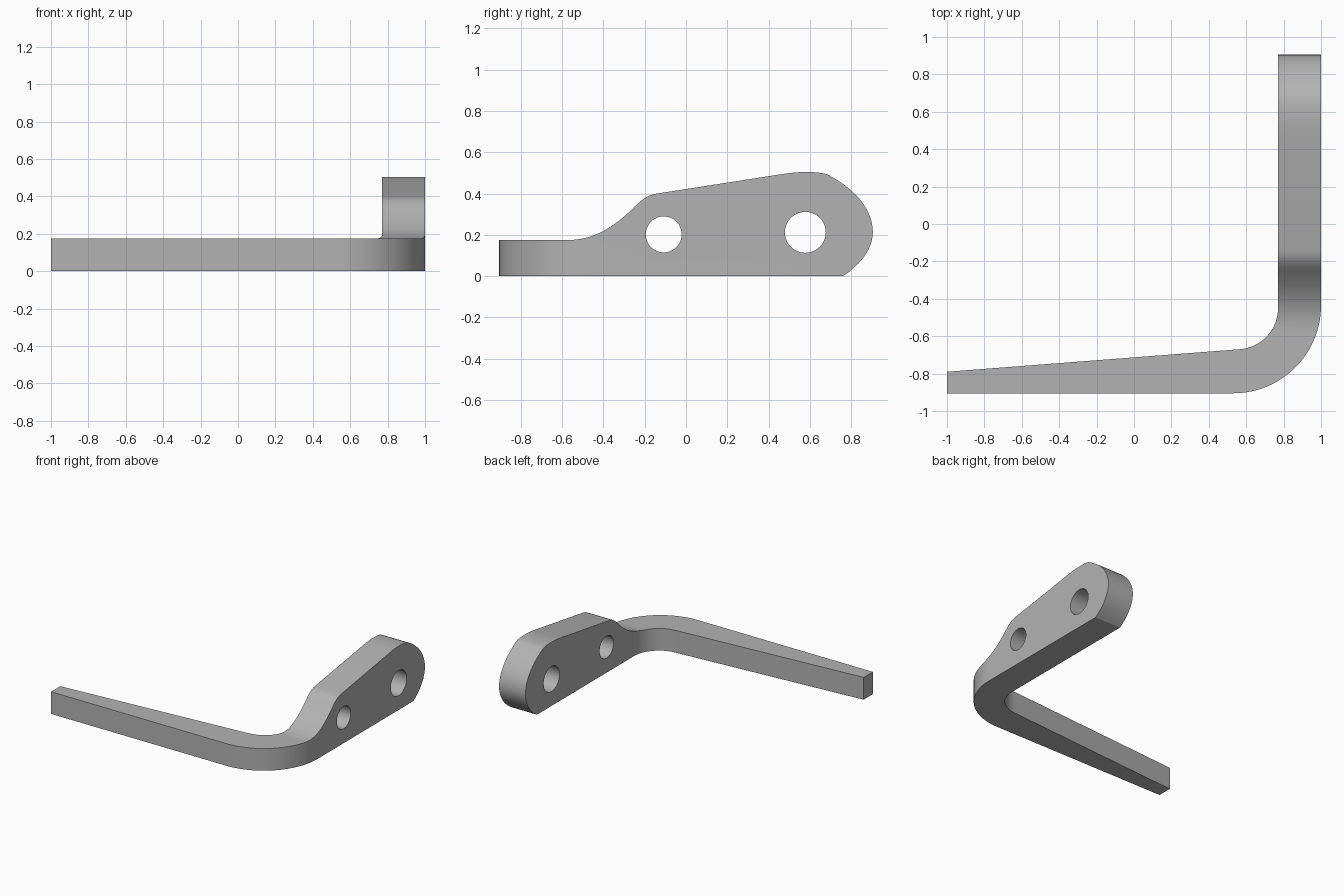
import bpy, bmesh, math
from mathutils import Vector, Matrix
from mathutils.geometry import interpolate_bezier

cube = bpy.data.objects.get("Cube")
if cube:
    bpy.data.objects.remove(cube, do_unlink=True)

steel = bpy.data.materials.new("grey steel")
steel.use_nodes = True
steel.diffuse_color = (0.45, 0.45, 0.45, 1)
steel.node_tree.nodes["Principled BSDF"].inputs["Base Color"].default_value = (0.45, 0.45, 0.45, 1)


def arc(cx, cy, r, start, end, steps):
    angles = [math.radians(start + (end - start) * i / steps) for i in range(steps + 1)]
    return [(cx + r * math.cos(a), cy + r * math.sin(a)) for a in angles]


def curve(p0, h0, h1, p1, steps=14):
    return [tuple(v) for v in interpolate_bezier(Vector(p0), Vector(h0), Vector(h1), Vector(p1), steps)]


def prism(name, outline, matrix, depth):
    """Extrude a closed 2D outline along the local z of the matrix."""
    bm = bmesh.new()
    face = bm.faces.new([bm.verts.new((a, b, 0)) for a, b in outline])
    top = bmesh.ops.extrude_face_region(bm, geom=[face])["geom"]
    bmesh.ops.translate(bm, vec=(0, 0, depth),
                        verts=[v for v in top if isinstance(v, bmesh.types.BMVert)])
    bm.transform(matrix)
    bmesh.ops.recalc_face_normals(bm, faces=bm.faces)
    mesh = bpy.data.meshes.new(name)
    bm.to_mesh(mesh)
    bm.free()
    mesh.materials.append(steel)
    obj = bpy.data.objects.new(name, mesh)
    bpy.context.collection.objects.link(obj)
    return obj


# Plan shape: tapered arm, rounded elbow, straight plate
plan = [(-1, -0.905)]
plan += arc(0.53, -0.435, 0.47, -90, 0, 28)
plan += [(1, 0.95), (0.77, 0.95)]
plan += arc(0.55, -0.45, 0.22, 0, -85.6, 20)
plan += [(-1, -0.79)]
bracket = prism("bent_bracket", plan, Matrix.Translation((0, 0, -0.1)), 0.8)

# Side shape: low arm, S-shaped rise, sloped top, rounded nose
side = [(-1.1, 0), (0.76, 0)]
side += curve((0.76, 0), (0.855, 0.06), (0.905, 0.14), (0.905, 0.215))
side += curve((0.905, 0.215), (0.905, 0.32), (0.82, 0.425), (0.68, 0.495))[1:]
side += curve((0.68, 0.495), (0.63, 0.508), (0.54, 0.507), (0.47, 0.495), 8)[1:]
side += curve((-0.14, 0.4), (-0.19, 0.393), (-0.22, 0.365), (-0.25, 0.335), 8)
side += curve((-0.25, 0.335), (-0.36, 0.225), (-0.46, 0.175), (-0.57, 0.175))[1:]
side += [(-1.1, 0.175)]
# Local (x, y, z) becomes world (y, z, x)
sideways = Matrix(((0, 0, 1, 0), (1, 0, 0, 0), (0, 1, 0, 0), (0, 0, 0, 1)))
sideways = Matrix.Translation((-1.2, 0, 0)) @ sideways
cutters = [(prism("side_profile_cutter", side, sideways, 2.4), 'INTERSECT')]

# Bolt holes
for name, y, z, r in (("front_hole_cutter", -0.108, 0.202, 0.087),
                      ("rear_hole_cutter", 0.578, 0.212, 0.099)):
    cutters.append((prism(name, arc(y, z, r, 0, 352.5, 47), sideways, 2.4), 'DIFFERENCE'))

for cutter, operation in cutters:
    cutter.hide_render = True
    mod = bracket.modifiers.new(cutter.name, 'BOOLEAN')
    mod.operation = operation
    mod.solver = 'EXACT'
    mod.object = cutter

# Bake the cuts and remove the helpers
depsgraph = bpy.context.evaluated_depsgraph_get()
baked = bpy.data.meshes.new_from_object(bracket.evaluated_get(depsgraph))
bracket.modifiers.clear()
bracket.data = baked
baked.name = "bent_bracket"
for cutter, _ in cutters:
    bpy.data.objects.remove(cutter, do_unlink=True)

bpy.ops.object.select_all(action='DESELECT')
bracket.select_set(True)
bpy.context.view_layer.objects.active = bracket
bpy.ops.object.shade_smooth_by_angle(angle=math.radians(25))
